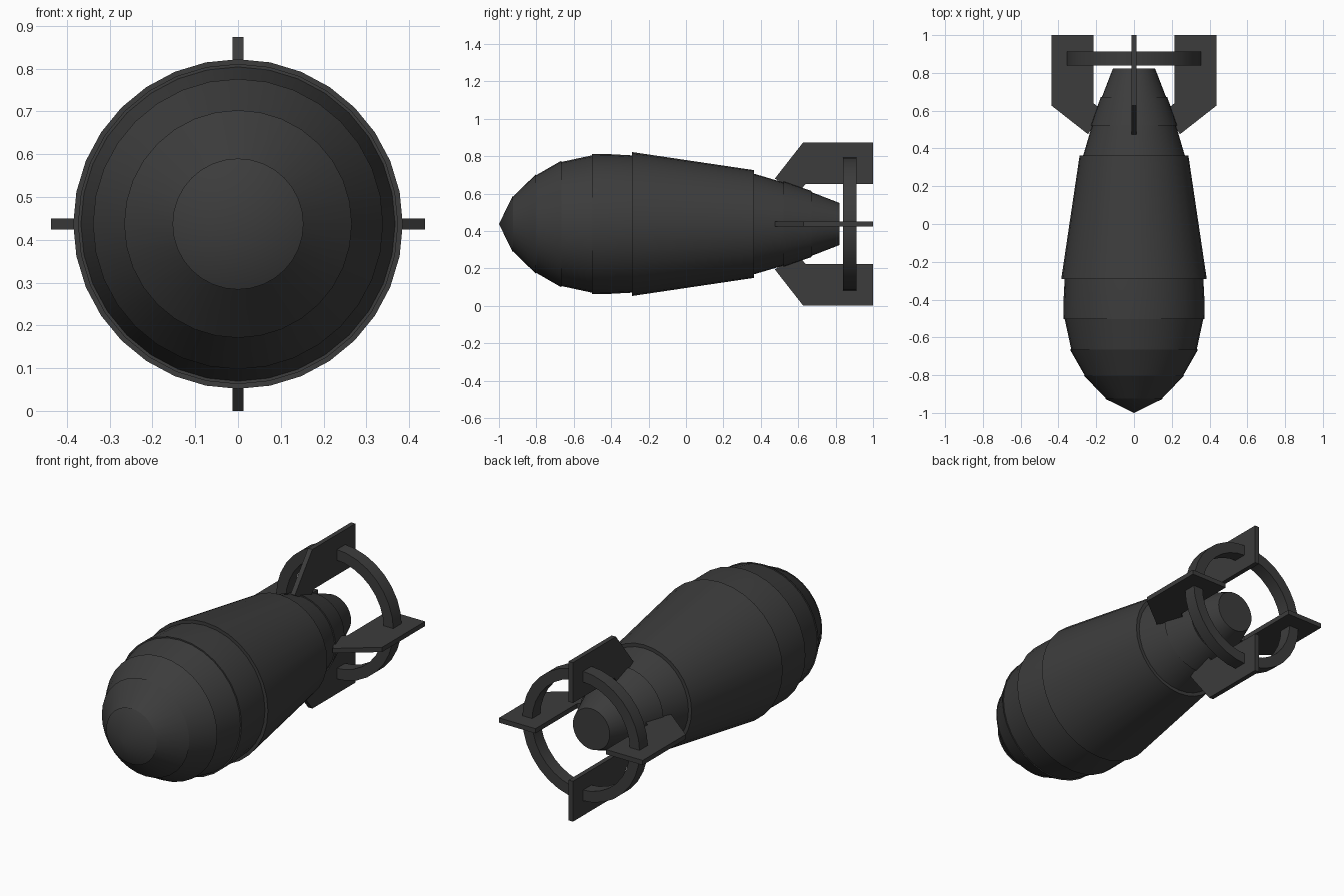
import bpy, bmesh
from math import pi, sin, cos, radians

if "Cube" in bpy.data.objects:
    bpy.data.objects.remove(bpy.data.objects["Cube"])

AXIS_Z = 0.437
SIDES = 32

dark = bpy.data.materials.new("dark_metal")
dark.diffuse_color = (0.045, 0.045, 0.045, 1)
dark.use_nodes = True
dark.node_tree.nodes["Principled BSDF"].inputs["Base Color"].default_value = dark.diffuse_color


def add_object(name, bm, smooth=False):
    bmesh.ops.recalc_face_normals(bm, faces=bm.faces)
    mesh = bpy.data.meshes.new(name)
    bm.to_mesh(mesh)
    bm.free()
    mesh.materials.append(dark)
    ob = bpy.data.objects.new(name, mesh)
    bpy.context.collection.objects.link(ob)
    ob.location.z = AXIS_Z
    if smooth:
        bpy.ops.object.select_all(action='DESELECT')
        ob.select_set(True)
        bpy.context.view_layer.objects.active = ob
        bpy.ops.object.shade_smooth_by_angle(angle=radians(12))
    return ob


def lathe(name, profile, closed=False):
    """Turn (y, radius) points around the y axis."""
    bm = bmesh.new()
    rings = []
    for y, r in profile:
        if r == 0:
            rings.append([bm.verts.new((0, y, 0))] * SIDES)
        else:
            rings.append([bm.verts.new((r * sin(2 * pi * i / SIDES), y, r * cos(2 * pi * i / SIDES)))
                          for i in range(SIDES)])
    pairs = list(zip(rings, rings[1:]))
    if closed:
        pairs.append((rings[-1], rings[0]))
    for a, b in pairs:
        for i in range(SIDES):
            j = (i + 1) % SIDES
            bm.faces.new(list(dict.fromkeys((a[i], a[j], b[j], b[i]))))
    if not closed and profile[-1][1] > 0:
        bm.faces.new(rings[-1])
    return add_object(name, bm, True)


# Body: stepped sections from the nose tip to the flat tail
lathe("bomb_body", [
    (-1.0, 0), (-0.925, 0.153), (-0.925, 0.145),
    (-0.803, 0.266), (-0.803, 0.260),
    (-0.665, 0.339), (-0.665, 0.332),
    (-0.503, 0.367), (-0.503, 0.374),
    (-0.40, 0.373), (-0.29, 0.367), (-0.29, 0.385),
    (0.363, 0.288), (0.363, 0.269),
    (0.522, 0.222), (0.522, 0.229),
    (0.672, 0.176), (0.672, 0.170),
    (0.822, 0.112)])

# Ring that ties the fins together
lathe("tail_ring", [(0.84, 0.298), (0.84, 0.357), (0.912, 0.357), (0.912, 0.298)], closed=True)

# Four tail fins
FIN = [(0.475, 0.243), (0.627, 0.437), (1.0, 0.437), (1.0, 0.215),
       (0.64, 0.215), (0.60, 0.165)]
HALF = 0.013
for k, side in enumerate(("top", "right", "bottom", "left")):
    bm = bmesh.new()
    face = bm.faces.new([bm.verts.new((-HALF, y, z)) for y, z in FIN])
    new = bmesh.ops.extrude_face_region(bm, geom=[face])["geom"]
    bmesh.ops.translate(bm, vec=(2 * HALF, 0, 0),
                        verts=[v for v in new if isinstance(v, bmesh.types.BMVert)])
    fin = add_object(side + "_fin", bm)
    fin.rotation_euler.y = k * pi / 2
